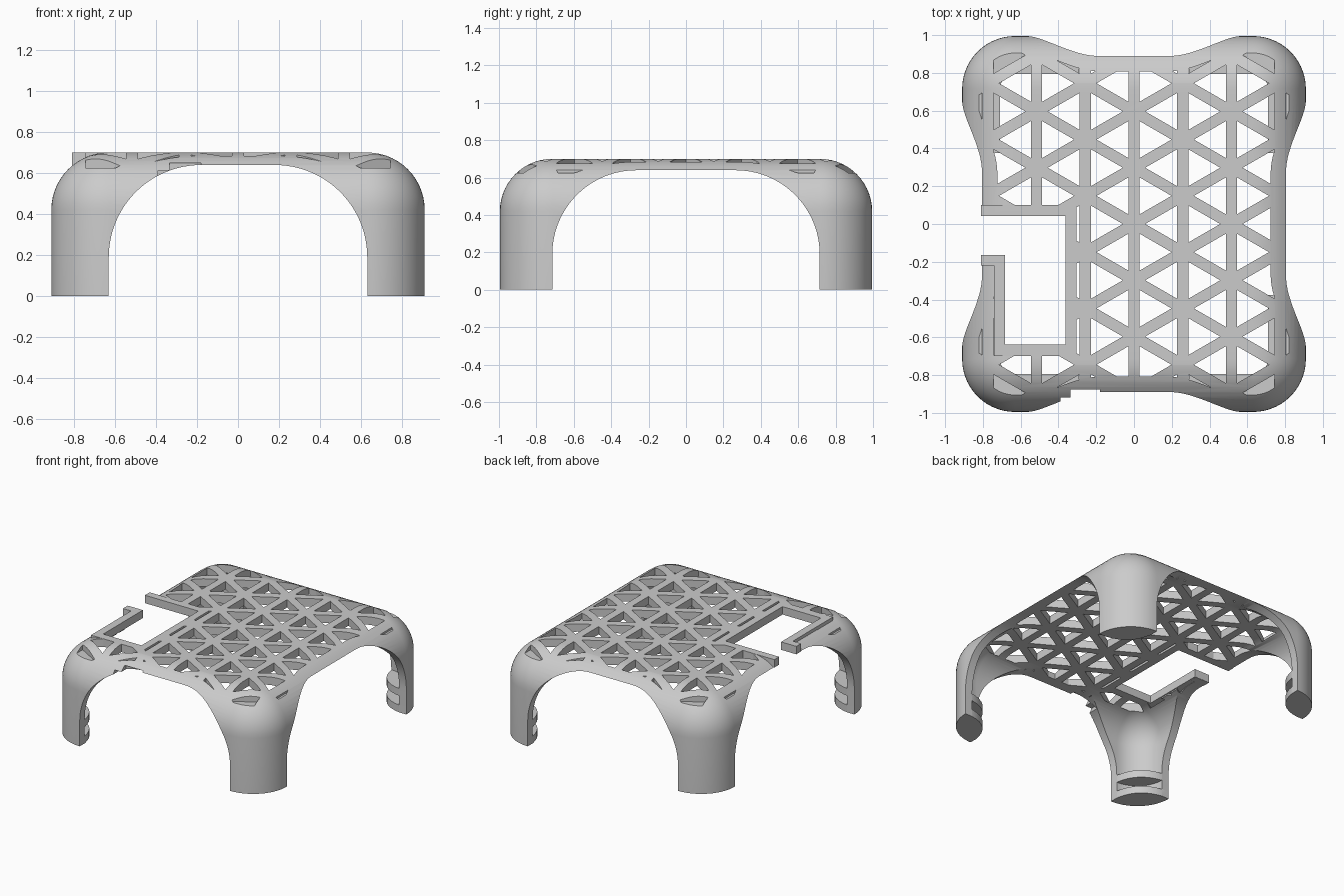
import bpy, bmesh
from math import sin, cos, pi, sqrt

if "Cube" in bpy.data.objects:
    bpy.data.objects.remove(bpy.data.objects["Cube"])

CX, CY, R, T = 0.63, 0.715, 0.28, 0.06   # corner centre, fillet radius, wall
TOP, ARCH = 0.70, 0.45                   # overall height, arch radius
N = 14


def to_object(name, bm):
    bmesh.ops.remove_doubles(bm, verts=bm.verts, dist=1e-5)
    bmesh.ops.recalc_face_normals(bm, faces=bm.faces)
    me = bpy.data.meshes.new(name)
    bm.to_mesh(me)
    bm.free()
    ob = bpy.data.objects.new(name, me)
    bpy.context.collection.objects.link(ob)
    return ob


def add_prism(bm, pts, lo, hi, axis='z'):
    """Extrude a closed 2D outline between lo and hi along an axis."""
    put = {'x': lambda a, b, c: (c, a, b), 'y': lambda a, b, c: (a, c, b),
           'z': lambda a, b, c: (a, b, c)}[axis]
    low = [bm.verts.new(put(a, b, lo)) for a, b in pts]
    high = [bm.verts.new(put(a, b, hi)) for a, b in pts]
    bm.faces.new(low[::-1])
    bm.faces.new(high)
    for i in range(len(pts)):
        j = (i + 1) % len(pts)
        bm.faces.new((low[i], low[j], high[j], high[i]))


def prism(name, pts, lo, hi, axis='z'):
    bm = bmesh.new()
    add_prism(bm, pts, lo, hi, axis)
    return to_object(name, bm)


def box(name, x0, x1, y0, y1, z0, z1):
    return prism(name, [(x0, y0), (x1, y0), (x1, y1), (x0, y1)], z0, z1)


def combine(target, other, op):
    """Boolean that is applied at once; the helper is removed."""
    m = target.modifiers.new('b', 'BOOLEAN')
    m.operation, m.solver, m.object = op, 'EXACT', other
    dg = bpy.context.evaluated_depsgraph_get()
    me = bpy.data.meshes.new_from_object(target.evaluated_get(dg))
    target.modifiers.clear()
    target.data = me
    bpy.data.objects.remove(other)


def rounded_block(name, r, base):
    """Block with rounded plan corners and filleted top edges."""
    bm = bmesh.new()
    levels = [(r, base)] + [(r * cos(k * pi / 2 / N), TOP - R + r * sin(k * pi / 2 / N))
                            for k in range(N + 1)]
    rings = []
    for rr, z in levels:
        ring = []
        for q, (sx, sy) in enumerate([(1, 1), (-1, 1), (-1, -1), (1, -1)]):
            for k in range(N + 1):
                a = (q + k / N) * pi / 2
                ring.append(bm.verts.new((sx * CX + rr * cos(a), sy * CY + rr * sin(a), z)))
        rings.append(ring)
    n = len(rings[0])
    for lo, hi in zip(rings, rings[1:]):
        for i in range(n):
            j = (i + 1) % n
            bm.faces.new((lo[i], lo[j], hi[j], hi[i]))
    bm.faces.new(rings[0][::-1])
    bm.faces.new(rings[-1])
    return to_object(name, bm)


def arch(half):
    top = TOP - T - 0.001
    pts = [(half, -0.2)]
    pts += [(half - ARCH + ARCH * cos(k * pi / 48), top - ARCH + ARCH * sin(k * pi / 48))
            for k in range(25)]
    return pts + [(-a, b) for a, b in reversed(pts)]


# Shell: outer block, hollowed, with arched openings on all sides
shell = rounded_block('lattice_cover', R, 0)
combine(shell, rounded_block('cavity', R - T, -0.1), 'DIFFERENCE')
combine(shell, prism('front_arch', arch(CX), -2, 2, 'y'), 'DIFFERENCE')
combine(shell, prism('side_arch', arch(CY), -2, 2, 'x'), 'DIFFERENCE')

# Small notch under the front edge
combine(shell, box('notch_a', -0.39, -0.33, -1.2, -0.86, 0.5, 0.613), 'DIFFERENCE')
combine(shell, box('notch_b', -0.335, -0.18, -1.2, -0.86, 0.5, 0.648), 'DIFFERENCE')


# Region in which the lattice is cut: silhouette inset by a solid border
def reach(t, half):
    d = max(0, t - (half - ARCH))
    z = TOP - T - ARCH + sqrt(max(0, ARCH ** 2 - d * d))
    return (R if z < TOP - R else sqrt(R * R - (z - TOP + R) ** 2)) - 0.08


quad = [(CX + reach(CY * k / 24, CY), CY * k / 24) for k in range(24)]
quad += [(CX + 0.2 * cos(k * pi / 24), CY + 0.2 * sin(k * pi / 24)) for k in range(13)]
quad += [(CX * k / 24, CY + reach(CX * k / 24, CX)) for k in range(23, -1, -1)]
half = quad + [(-x, y) for x, y in quad[-2::-1]]
outline = half + [(x, -y) for x, y in half[-2:0:-1]]

# Triangular holes on a regular triangle grid
S, H, SHRINK = 0.298, 0.258, 0.655
bm = bmesh.new()
for i in range(-4, 4):
    for j in range(-5, 5):
        for side in (0, 1):
            base, tip = i + side, i + 1 - side
            y = S * j + (S / 2 if base % 2 else 0)
            tri = [(base * H, y), (base * H, y + S), (tip * H, y + S / 2)]
            mx = sum(p[0] for p in tri) / 3
            my = sum(p[1] for p in tri) / 3
            add_prism(bm, [(mx + (a - mx) * SHRINK, my + (b - my) * SHRINK)
                           for a, b in tri], 0.6, 0.9)
holes = to_object('holes', bm)
combine(holes, prism('hole_region', outline, 0.625, 0.8), 'INTERSECT')
combine(shell, holes, 'DIFFERENCE')

# Rectangular opening on the left side with its frame
combine(shell, box('window', -0.69, -0.36, -0.64, 0.045, 0.5, 0.9), 'DIFFERENCE')
combine(shell, box('window_gap', -1.1, -0.68, -0.165, 0.045, 0.5, 0.9), 'DIFFERENCE')
B = TOP - T
for b in [(-0.81, -0.305, 0.043, 0.10), (-0.362, -0.305, -0.70, 0.10),
          (-0.742, -0.305, -0.70, -0.638), (-0.742, -0.683, -0.70, -0.163),
          (-0.81, -0.683, -0.22, -0.163)]:
    combine(shell, box('frame_bar', *b, B, TOP), 'UNION')

# Lens-shaped foot and clip lip inside every leg
lens = [(0.27 * cos(k * pi / 24), 0.27 * sin(k * pi / 24)) for k in range(13)]
a0 = (0.0, R - T)
for k in range(9):
    t = k / 8
    bulge = 0.057 * 4 * t * (1 - t) * 0.707
    lens.append((0.22 * t - bulge, 0.22 * (1 - t) - bulge))
for sx in (1, -1):
    for sy in (1, -1):
        pts = [(sx * (CX + x), sy * (CY + y)) for x, y in lens]
        prism('foot', pts, 0, 0.055)
        prism('clip_lip', pts, 0.125, 0.18)

# Smooth shading with sharp edges kept
for ob in bpy.context.collection.objects:
    ob.select_set(True)
bpy.context.view_layer.objects.active = shell
bpy.ops.object.shade_smooth_by_angle(angle=0.52)
